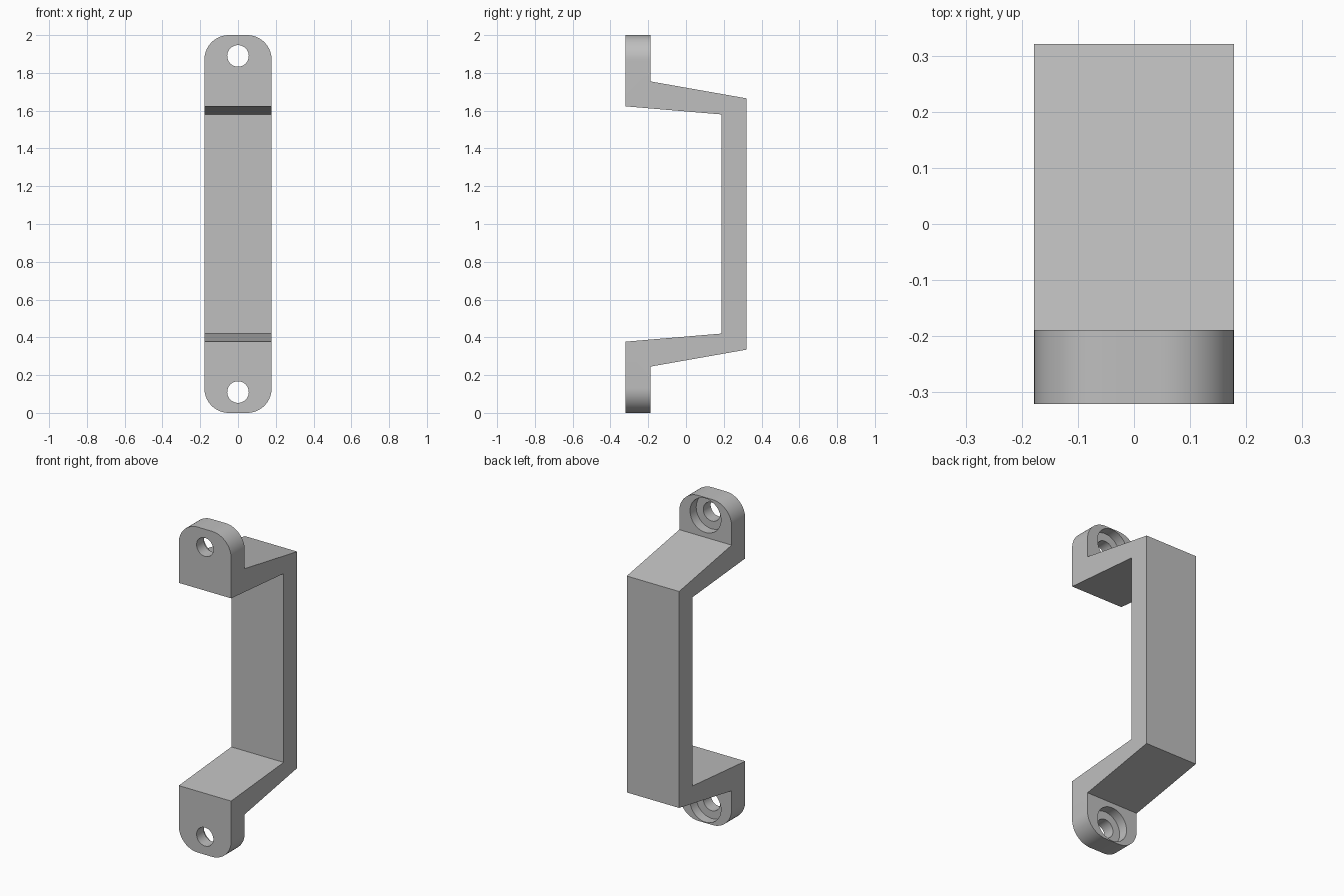
import bpy
import bmesh
import math

if "Cube" in bpy.data.objects:
    bpy.data.objects.remove(bpy.data.objects["Cube"], do_unlink=True)

HALF_W = 0.178
MID_Z = 1.0
FRONT, TAB_BACK, GRIP_FRONT, BACK = -0.321, -0.189, 0.189, 0.321
CORNER_R = 0.13
HOLE_OFFSET = 0.89
HOLE_R, BORE_R, BORE_DEPTH = 0.057, 0.105, 0.06

grey = bpy.data.materials.new("plain grey")
grey.use_nodes = True
colour = (0.52, 0.52, 0.52, 1)
grey.diffuse_color = colour
grey.node_tree.nodes["Principled BSDF"].inputs["Base Color"].default_value = colour

# Side profile: upper half (y, height above middle), mirrored for the lower half
upper = [(FRONT, 0.623), (FRONT, 1.0), (TAB_BACK, 1.0), (TAB_BACK, 0.755), (BACK, 0.665)]
inner = (GRIP_FRONT, 0.58)
half = [inner] + upper
profile = half + [(y, -h) for y, h in reversed(half)]

# Handle bar swept across the width
bm = bmesh.new()
face = bm.faces.new([bm.verts.new((-HALF_W, y, MID_Z + h)) for y, h in profile])
swept = bmesh.ops.extrude_face_region(bm, geom=[face])["geom"]
bmesh.ops.translate(bm, verts=[v for v in swept if isinstance(v, bmesh.types.BMVert)],
                    vec=(2 * HALF_W, 0, 0))
bmesh.ops.recalc_face_normals(bm, faces=bm.faces)

# Rounded tab corners
corners = []
for e in bm.edges:
    a, b = (v.co for v in e.verts)
    at_end = all(abs(abs(p.z - MID_Z) - 1) < 1e-4 for p in (a, b))
    if at_end and abs(a.x - b.x) < 1e-4:
        corners.append(e)
bmesh.ops.bevel(bm, geom=corners, offset=CORNER_R, segments=16, profile=0.5, affect='EDGES')

mesh = bpy.data.meshes.new("pull_handle")
bm.to_mesh(mesh)
bm.free()
mesh.materials.append(grey)
handle = bpy.data.objects.new("pull_handle", mesh)
bpy.context.collection.objects.link(handle)


def drill(z, radius, y0, y1):
    """Cut a round hole along y between y0 and y1."""
    bpy.ops.mesh.primitive_cylinder_add(vertices=48, radius=radius, depth=y1 - y0,
                                        location=(0, (y0 + y1) / 2, z),
                                        rotation=(math.pi / 2, 0, 0))
    cutter = bpy.context.object
    cutter.name = "hole_cutter"
    cutter.hide_render = True
    cutter.data.materials.append(grey)
    mod = handle.modifiers.new("hole", 'BOOLEAN')
    mod.operation = 'DIFFERENCE'
    mod.solver = 'EXACT'
    mod.object = cutter
    bpy.context.view_layer.objects.active = handle
    bpy.ops.object.modifier_apply(modifier=mod.name)
    bpy.data.objects.remove(cutter, do_unlink=True)


# Screw holes, counterbored from the back
for side in (-1, 1):
    z = MID_Z + side * HOLE_OFFSET
    drill(z, BORE_R, TAB_BACK - BORE_DEPTH, TAB_BACK + 0.02)
    drill(z, HOLE_R, FRONT - 0.05, TAB_BACK)

# Smooth curves, sharp edges
bpy.ops.object.select_all(action='DESELECT')
handle.select_set(True)
bpy.context.view_layer.objects.active = handle
bpy.ops.object.shade_smooth_by_angle(angle=math.radians(30))
